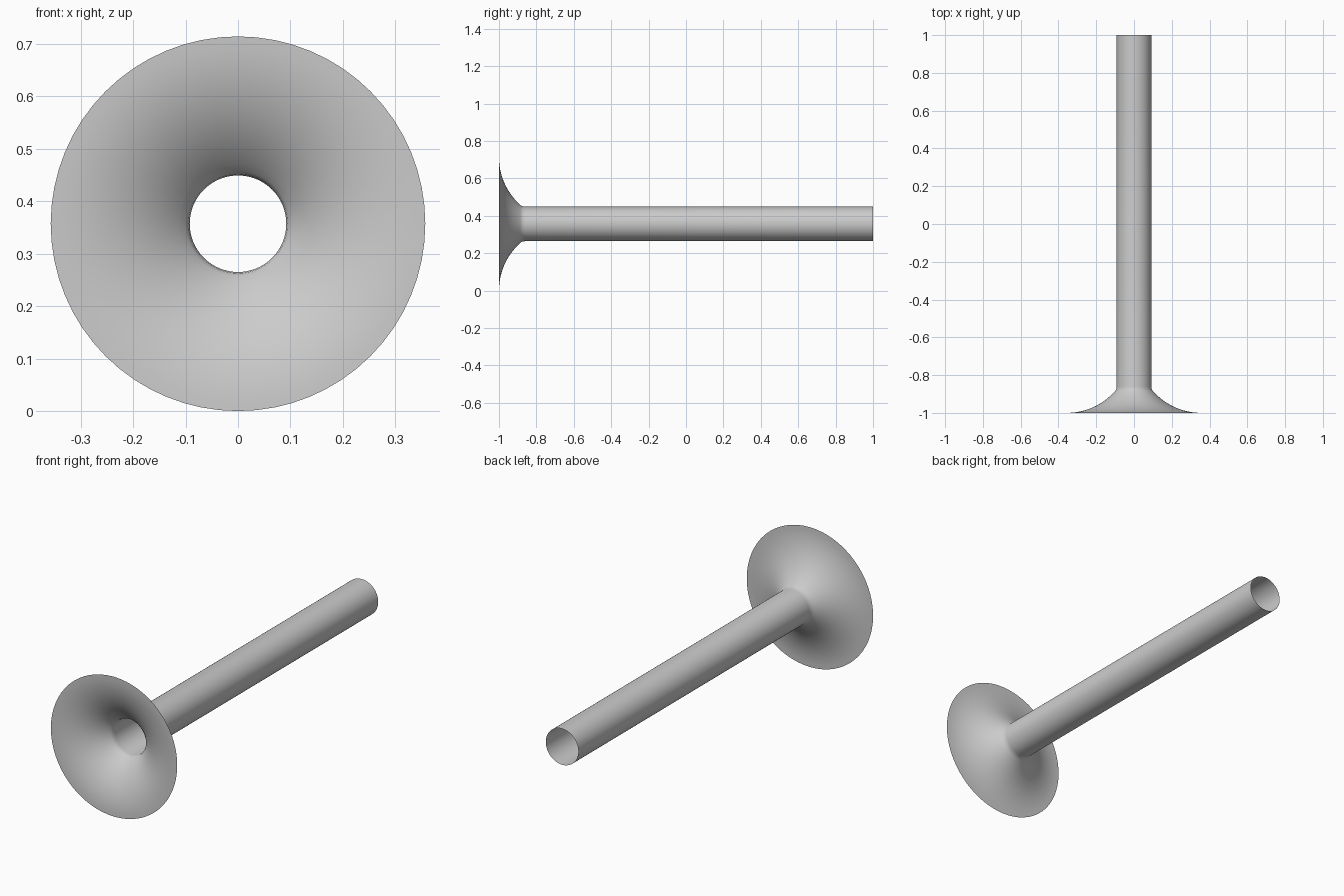
import bpy, bmesh, math

if "Cube" in bpy.data.objects:
    bpy.data.objects.remove(bpy.data.objects["Cube"])

SEGMENTS = 64
CENTRE_Z = 0.357
TUBE_R, FLARE_R = 0.092, 0.357
ARC_R = 0.343          # radius of the flare's curve, tangent to the front plane

# profile as (radius, y): curved flare from the thin rim inward, then straight tube
profile = []
STEPS = 14
for i in range(STEPS + 1):
    a = math.radians(48.5) * i / STEPS
    profile.append((FLARE_R - ARC_R * math.sin(a), -1 + ARC_R * (1 - math.cos(a))))
profile += [(0.0945, -0.876), (TUBE_R, -0.86), (TUBE_R, 0.64), (TUBE_R, 1.0)]

# open, single-walled surface spun around the y axis
bm = bmesh.new()
rings = []
for r, y in profile:
    rings.append([bm.verts.new((r * math.sin(math.tau * k / SEGMENTS), y,
                                CENTRE_Z + r * math.cos(math.tau * k / SEGMENTS)))
                  for k in range(SEGMENTS)])
for a, b in zip(rings, rings[1:]):
    for k in range(SEGMENTS):
        n = (k + 1) % SEGMENTS
        bm.faces.new((a[k], a[n], b[n], b[k])).smooth = True
bm.normal_update()
# face normals away from the tube axis
f = bm.faces[-1] if bm.faces.ensure_lookup_table() is None else None
c = f.calc_center_median()
if f.normal.x * c.x + f.normal.z * (c.z - CENTRE_Z) < 0:
    bmesh.ops.reverse_faces(bm, faces=bm.faces[:])

mesh = bpy.data.meshes.new("flared_tube")
bm.to_mesh(mesh)
bm.free()
bpy.context.collection.objects.link(bpy.data.objects.new("flared_tube", mesh))
